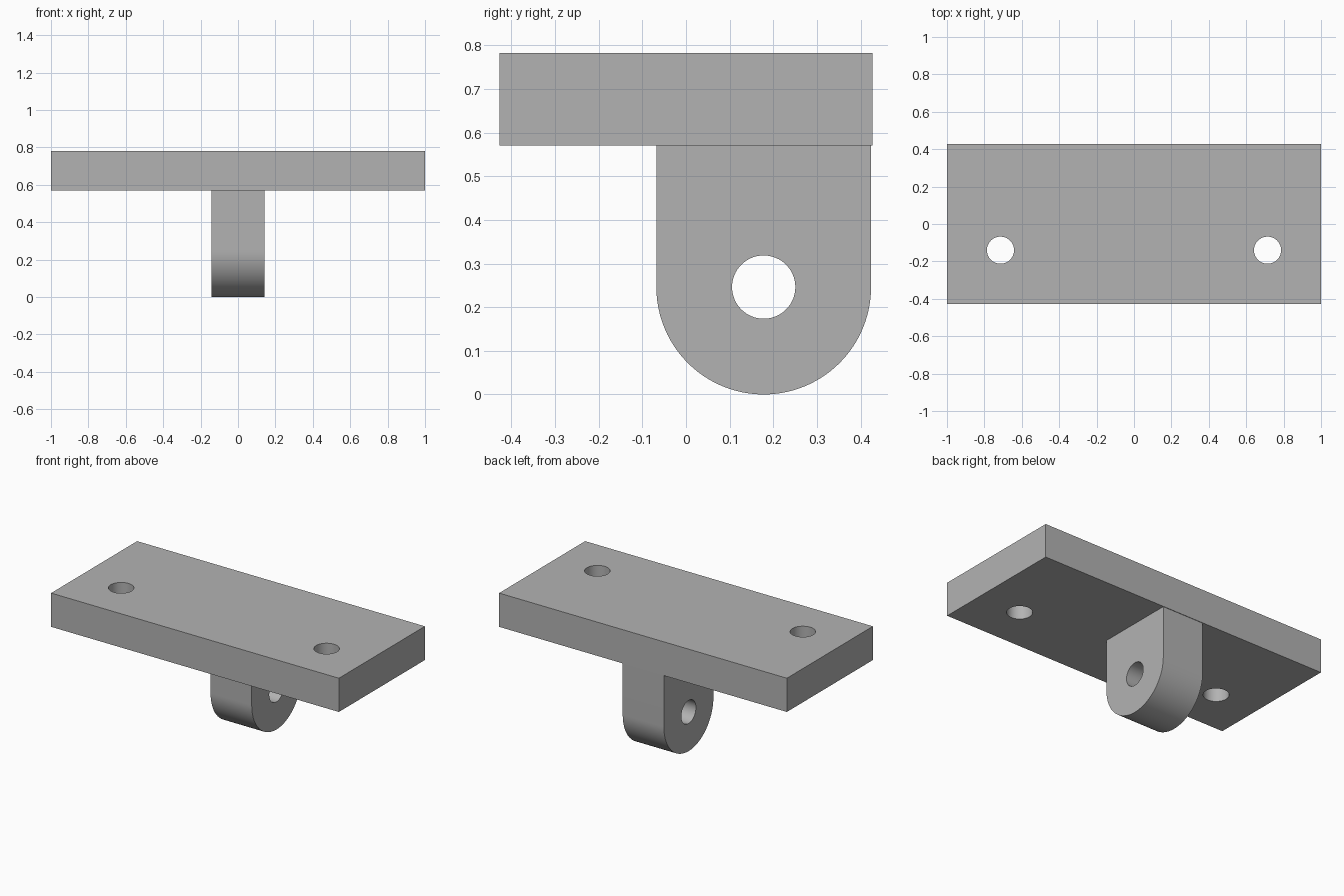
import bpy
import bmesh
import math
from mathutils import Matrix, Vector

default = bpy.data.objects.get("Cube")
if default:
    bpy.data.objects.remove(default, do_unlink=True)

PLATE_BOTTOM, PLATE_TOP = 0.57, 0.782
PLATE_HALF_DEPTH = 0.427
LUG_HALF_WIDTH = 0.143
LUG_Y, LUG_R = 0.178, 0.246
HOLE_R = 0.0725

grey = bpy.data.materials.new("plain grey")
grey.use_nodes = True
colour = (0.45, 0.45, 0.45, 1)
grey.diffuse_color = colour
grey.node_tree.nodes["Principled BSDF"].inputs["Base Color"].default_value = colour


def prism(name, outline, direction):
    """Extrude a closed outline along a direction into a solid."""
    bm = bmesh.new()
    face = bm.faces.new([bm.verts.new(p) for p in outline])
    extruded = bmesh.ops.extrude_face_region(bm, geom=[face])["geom"]
    verts = [v for v in extruded if isinstance(v, bmesh.types.BMVert)]
    bmesh.ops.translate(bm, verts=verts, vec=direction)
    bmesh.ops.recalc_face_normals(bm, faces=bm.faces)
    mesh = bpy.data.meshes.new(name)
    bm.to_mesh(mesh)
    bm.free()
    mesh.materials.append(grey)
    obj = bpy.data.objects.new(name, mesh)
    bpy.context.collection.objects.link(obj)
    return obj


def drill(obj, centre, axis):
    """Cut a round through hole along an axis."""
    turn = Vector((0, 0, 1)).rotation_difference(Vector(axis)).to_matrix().to_4x4()
    place = Matrix.Translation(centre) @ turn
    ring = [place @ Vector((HOLE_R * math.cos(a), HOLE_R * math.sin(a), -0.5))
            for a in (math.tau * i / 64 for i in range(64))]
    cutter = prism("hole_cutter", ring, axis)
    cutter.hide_render = True
    mod = obj.modifiers.new("hole", "BOOLEAN")
    mod.operation = "DIFFERENCE"
    mod.solver = "EXACT"
    mod.object = cutter
    bpy.ops.object.select_all(action="DESELECT")
    bpy.context.view_layer.objects.active = obj
    obj.select_set(True)
    bpy.ops.object.modifier_apply(modifier=mod.name)
    bpy.data.objects.remove(cutter, do_unlink=True)


# Mounting plate with two screw holes
d = PLATE_HALF_DEPTH
corners = [(-1, -d), (1, -d), (1, d), (-1, d)]
plate = prism("mounting_plate", [(x, y, PLATE_BOTTOM) for x, y in corners],
              (0, 0, PLATE_TOP - PLATE_BOTTOM))
for side in (-1, 1):
    drill(plate, (side * 0.714, -0.14, 0.68), (0, 0, 1))

# Round-ended lug with a pivot hole
arc = [(-LUG_HALF_WIDTH, LUG_Y + LUG_R * math.cos(a), LUG_R + LUG_R * math.sin(a))
       for a in (math.pi + math.pi * i / 48 for i in range(49))]
top = [(-LUG_HALF_WIDTH, LUG_Y + s * LUG_R, PLATE_BOTTOM) for s in (1, -1)]
lug = prism("pivot_lug", arc + top, (2 * LUG_HALF_WIDTH, 0, 0))
drill(lug, (0, LUG_Y, LUG_R), (1, 0, 0))

# Smooth round walls, sharp edges
for part in (plate, lug):
    bpy.ops.object.select_all(action="DESELECT")
    part.select_set(True)
    bpy.context.view_layer.objects.active = part
    bpy.ops.object.shade_smooth_by_angle(angle=math.radians(30))
